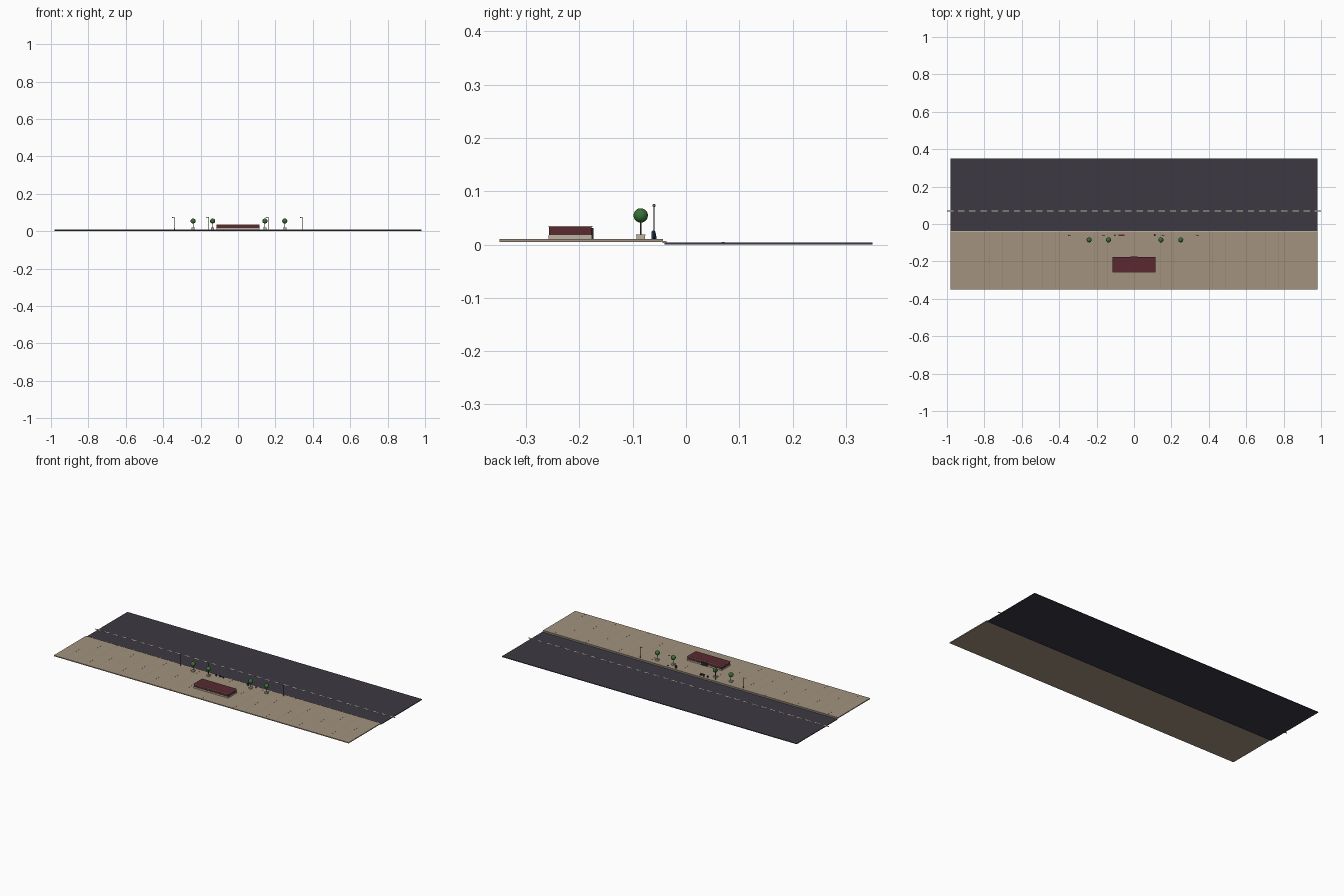
import bpy, math
from mathutils import Vector

if "Cube" in bpy.data.objects:
    bpy.data.objects.remove(bpy.data.objects["Cube"])


def mat(name, c):
    m = bpy.data.materials.new(name)
    m.diffuse_color = (*c, 1)
    m.use_nodes = True
    m.node_tree.nodes["Principled BSDF"].inputs["Base Color"].default_value = m.diffuse_color
    return m


ASPHALT = mat("asphalt", (0.045, 0.04, 0.055))
PAVING = mat("paving", (0.36, 0.29, 0.21))
JOINT = mat("joint", (0.27, 0.22, 0.16))
STONE = mat("stone", (0.5, 0.45, 0.36))
BRICK = mat("brick", (0.1, 0.022, 0.03))
PAINT = mat("paint", (0.5, 0.47, 0.36))
LEAF = mat("leaf", (0.04, 0.16, 0.035))
BARK = mat("bark", (0.12, 0.07, 0.04))
IRON = mat("iron", (0.02, 0.02, 0.025))
GLOW = mat("glow", (0.75, 0.65, 0.4))
BLUE = mat("blue", (0.02, 0.04, 0.1))


def finish(name, m, smooth=False):
    o = bpy.context.object
    o.name = name
    o.data.materials.append(m)
    if smooth:
        bpy.ops.object.shade_smooth_by_angle()
    return o


def box(name, x, y, z, m):
    # box from (min, max) ranges
    bpy.ops.mesh.primitive_cube_add(size=1, location=[sum(r) / 2 for r in (x, y, z)])
    bpy.context.object.scale = [r[1] - r[0] for r in (x, y, z)]
    bpy.ops.object.transform_apply(location=False, rotation=False, scale=True)
    return finish(name, m)


def rod(name, a, b, r, m, n=8):
    a, b = Vector(a), Vector(b)
    d = b - a
    bpy.ops.mesh.primitive_cylinder_add(vertices=n, radius=r, depth=d.length, location=(a + b) / 2,
                                        rotation=d.to_track_quat('Z', 'Y').to_euler())
    return finish(name, m, True)


def ball(name, p, r, m, seg=16):
    bpy.ops.mesh.primitive_uv_sphere_add(segments=seg, ring_count=seg * 5 // 8, radius=r, location=p)
    return finish(name, m, True)


G = 0.0102  # pavement level

# Road, kerb and pavement
box("road", (-0.982, 0.982), (-0.04, 0.35), (0, 0.004), ASPHALT)
box("kerb", (-0.982, 0.982), (-0.044, -0.037), (0.003, 0.007), STONE)
box("pavement", (-0.982, 0.982), (-0.35, -0.043), (0.005, G), PAVING)
for i in range(1, 28):
    x = -0.982 + i * 1.964 / 28
    box("pavement_joint", (x - 0.0006, x + 0.0006), (-0.35, -0.043), (G - 0.001, G + 0.0001), JOINT)

# Dashed centre line
DASHES, LENGTH = 34, 0.034
for i in range(DASHES):
    x = -1 + i * (2 - LENGTH) / (DASHES - 1)
    box("lane_dash", (x, x + LENGTH), (0.067, 0.073), (0.003, 0.0045), PAINT)

# Low building: plinth, brick storey, cornice rim, door facing the road
box("plinth", (-0.115, 0.115), (-0.258, -0.176), (G - 0.001, 0.0175), STONE)
box("brick_wall", (-0.114, 0.114), (-0.257, -0.177), (0.0175, 0.035), BRICK)
for y in (-0.2575, -0.1765):
    box("cornice", (-0.116, 0.116), (y - 0.001, y + 0.001), (0.0325, 0.0352), STONE)
for x in (-0.115, 0.115):
    box("cornice_end", (x - 0.001, x + 0.001), (-0.2585, -0.1755), (0.0325, 0.0352), STONE)
box("door", (-0.02, 0.02), (-0.178, -0.1735), (G, 0.031), IRON)

# Street trees in planters
for x in (-0.24, -0.136, 0.144, 0.25):
    y = -0.085
    box("planter", (x - 0.008, x + 0.008), (y - 0.008, y + 0.008), (G - 0.001, 0.0165), STONE)
    box("planter_rim", (x - 0.009, x + 0.009), (y - 0.009, y + 0.009), (0.0165, 0.0185), STONE)
    rod("trunk", (x, y, 0.0185), (x, y, 0.046), 0.0014, BARK)
    ball("tree_crown", (x, y, 0.0545), 0.0135, LEAF, 24)

# Lamp posts with a short arm
for x in (-0.34, -0.156, 0.162, 0.346):
    y = -0.06
    rod("lamp_foot", (x, y, G - 0.001), (x, y, 0.014), 0.0022, IRON)
    rod("lamp_pole", (x, y, G), (x, y, 0.074), 0.0011, IRON)
    rod("lamp_arm", (x, y, 0.074), (x - 0.011, y, 0.075), 0.0008, IRON)
    ball("lamp_globe", (x - 0.011, y, 0.0735), 0.003, GLOW)

# Bench
box("bench_seat", (-0.082, -0.052), (-0.063, -0.055), (0.0145, 0.0157), BRICK)
box("bench_back", (-0.082, -0.052), (-0.064, -0.063), (0.0165, 0.0215), BRICK)
for x in (-0.079, -0.055):
    box("bench_leg", (x - 0.001, x + 0.001), (-0.063, -0.055), (G - 0.001, 0.0145), IRON)
    box("bench_strut", (x - 0.001, x + 0.001), (-0.064, -0.063), (G - 0.001, 0.018), IRON)

# Litter bin and post box
rod("litter_bin", (-0.102, -0.06, G - 0.001), (-0.102, -0.06, 0.021), 0.004, IRON, 16)
box("post_box", (0.106, 0.114), (-0.065, -0.057), (G - 0.001, 0.0225), BLUE)
rod("post_box_lid", (0.106, -0.061, 0.0225), (0.114, -0.061, 0.0225), 0.004, BLUE, 16)
